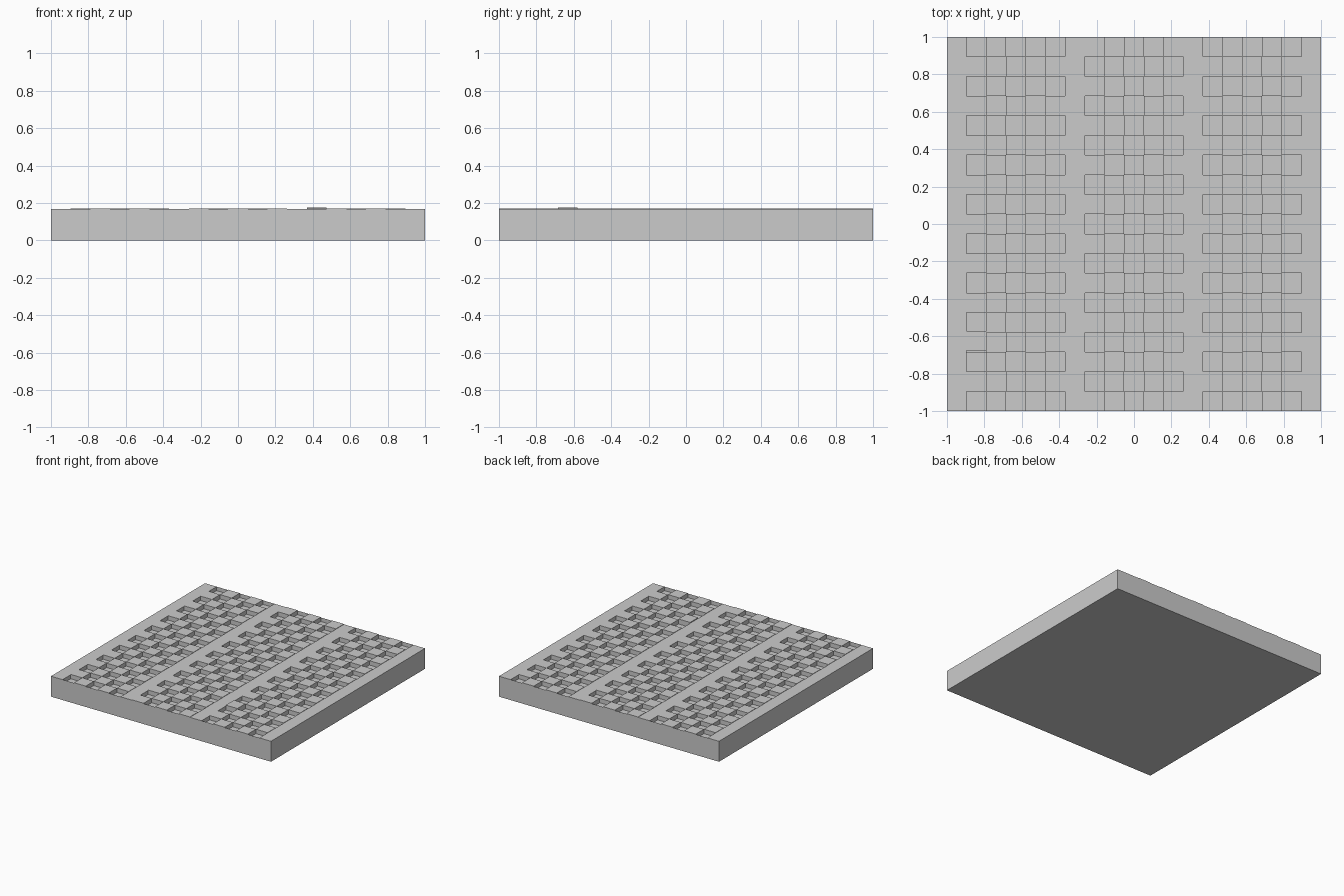
import bpy, bmesh
from mathutils import Vector

if "Cube" in bpy.data.objects:
    bpy.data.objects.remove(bpy.data.objects["Cube"])

N = 19                 # cells per side
P = 2 / N              # cell pitch
TOP, FLOOR, LIFT = 0.168, 0.135, 0.003
SHIFT = 0.008          # one block sits slightly off its cell


def cell(face):
    c = face.calc_center_median()
    return int((c.x + 1) / P), int((c.y + 1) / P)


bm = bmesh.new()
# Slab: gridded top, walls pulled down, single bottom face
bmesh.ops.create_grid(bm, x_segments=N, y_segments=N, size=1)
bmesh.ops.translate(bm, verts=bm.verts, vec=(0, 0, TOP))

# Cut lines for the off-centre block
for row in (3, 4):
    f = next(f for f in bm.faces if cell(f) == (1, row))
    bmesh.ops.bisect_plane(bm, geom=[f] + list(f.edges) + list(f.verts),
                           plane_co=(0, -1 + row * P + SHIFT, 0), plane_no=(0, 1, 0))

top_faces = list(bm.faces)
rim = [e for e in bm.edges if e.is_boundary]
ext = bmesh.ops.extrude_edge_only(bm, edges=rim)["geom"]
for v in ext:
    if isinstance(v, bmesh.types.BMVert):
        v.co.z = 0
bmesh.ops.contextual_create(bm, geom=[e for e in ext if isinstance(e, bmesh.types.BMEdge)])

# Level of each cell: three checkered bands of five columns between plain strips
levels = {}
for f in top_faces:
    col, row = cell(f)
    if col % 6 == 0:
        continue
    band = col // 6
    sunk = (col + row + band) % 2 == 1
    z = FLOOR if sunk else TOP + LIFT
    y = f.calc_center_median().y - (-1 + row * P)
    if col == 1 and row in (3, 4) and y < SHIFT:
        z = 0.01 if row == 3 else TOP + LIFT     # gap and overhang of loose block
    if (col, row) == (13, 3):
        z = 0.176                                # slightly proud block
    levels[f] = z

for z in sorted(set(levels.values())):
    faces = [f for f, h in levels.items() if h == z]
    new = bmesh.ops.extrude_discrete_faces(bm, faces=faces)["faces"]
    for f in new:
        bmesh.ops.translate(bm, verts=f.verts, vec=Vector((0, 0, z - TOP)))

bmesh.ops.recalc_face_normals(bm, faces=bm.faces)
# Keep the outside pointing outward
if bm.calc_volume(signed=True) < 0:
    bmesh.ops.reverse_faces(bm, faces=bm.faces)

mesh = bpy.data.meshes.new("checkered_plate")
bm.to_mesh(mesh)
bm.free()
bpy.context.collection.objects.link(bpy.data.objects.new("checkered_plate", mesh))
